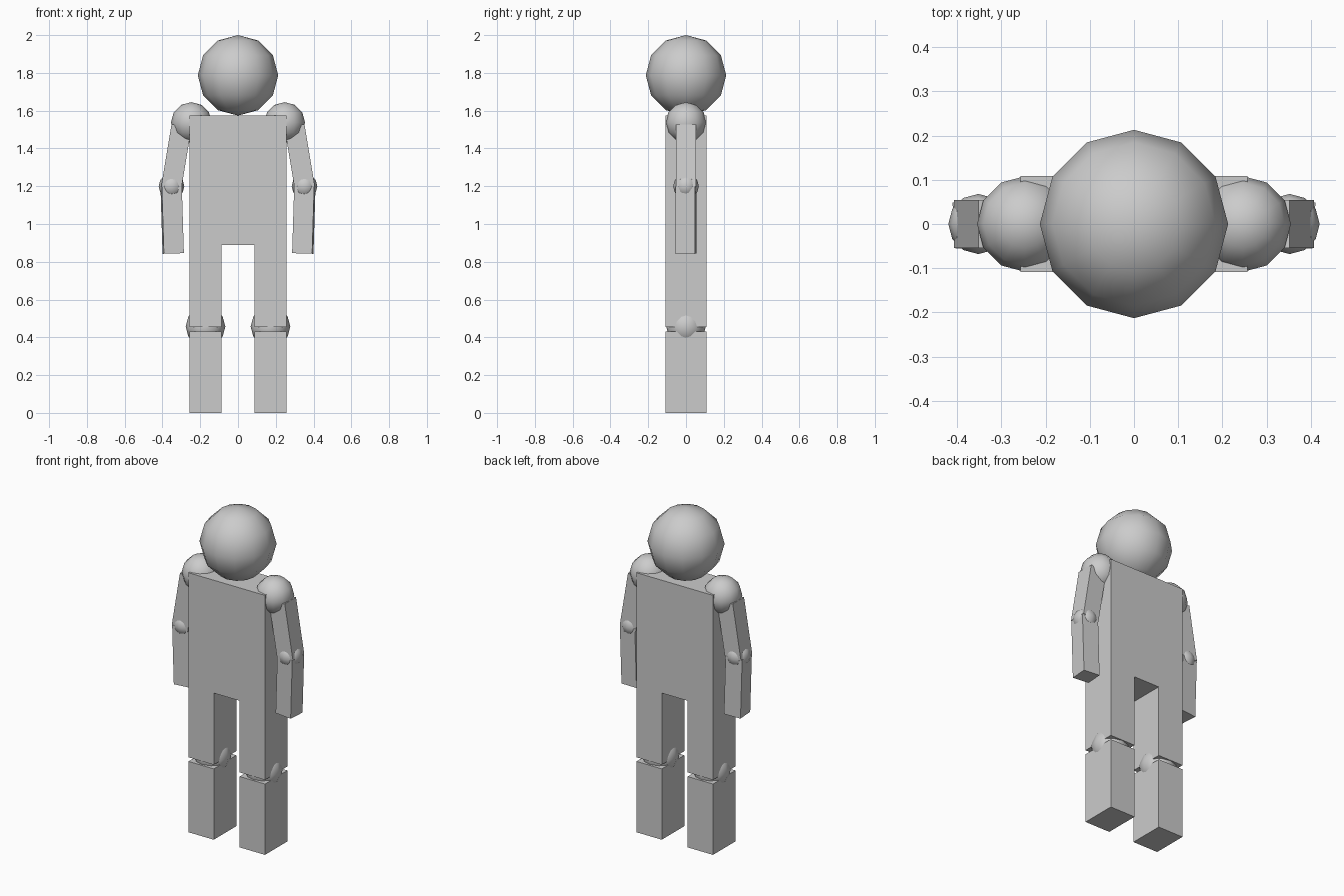
import bpy, bmesh, math
from mathutils import Matrix, Vector

if "Cube" in bpy.data.objects:
    bpy.data.objects.remove(bpy.data.objects["Cube"])


def finish(name, bm):
    bmesh.ops.recalc_face_normals(bm, faces=bm.faces)
    mesh = bpy.data.meshes.new(name)
    bm.to_mesh(mesh)
    bm.free()
    obj = bpy.data.objects.new(name, mesh)
    bpy.context.collection.objects.link(obj)
    return obj


def ball(name, center, radius):
    # low-poly, smooth-shaded joint sphere
    bm = bmesh.new()
    bmesh.ops.create_uvsphere(bm, u_segments=12, v_segments=6, radius=radius,
                              matrix=Matrix.Translation(center))
    for f in bm.faces:
        f.smooth = True
    return finish(name, bm)


def box(name, size, matrix):
    bm = bmesh.new()
    bmesh.ops.create_cube(bm, size=1, matrix=matrix @ Matrix.Diagonal((*size, 1)))
    return finish(name, bm)


def limb(name, top, bottom, width, depth, twist=0):
    # box running between two points in the XZ plane, twisted about its length
    a, b = Vector(top), Vector(bottom)
    d = a - b
    tilt = math.atan2(d.x, d.z)
    m = (Matrix.Translation((a + b) / 2) @ Matrix.Rotation(tilt, 4, 'Y')
         @ Matrix.Rotation(twist, 4, 'Z'))
    return box(name, (width, depth, d.length), m)


# Torso with thighs: inverted-U profile extruded front to back
profile = [(-0.257, 0.455), (-0.087, 0.455), (-0.087, 0.89), (0.087, 0.89),
           (0.087, 0.455), (0.257, 0.455), (0.257, 1.575), (-0.257, 1.575)]
bm = bmesh.new()
face = bm.faces.new([bm.verts.new((x, -0.108, z)) for x, z in profile])
ext = bmesh.ops.extrude_face_region(bm, geom=[face])
bmesh.ops.translate(bm, vec=(0, 0.216, 0),
                    verts=[v for v in ext["geom"] if isinstance(v, bmesh.types.BMVert)])
finish("torso_and_thighs", bm)

# Head
ball("head", (0, 0, 1.787), 0.213)

# Limbs on both sides
for s, side in ((1, "right"), (-1, "left")):
    ball(f"shoulder_{side}", (s * 0.247, 0, 1.537), 0.108)
    limb(f"upper_arm_{side}", (s * 0.299, 0, 1.519), (s * 0.354, 0, 1.19), 0.107, 0.108)
    ball(f"elbow_{side}", (s * 0.352, 0, 1.2), 0.068)
    limb(f"forearm_{side}", (s * 0.354, 0, 1.2), (s * 0.343, 0, 0.844),
         0.106, 0.104, twist=-s * math.radians(4))
    ball(f"knee_{side}", (s * 0.172, 0, 0.457), 0.105)
    box(f"shin_{side}", (0.17, 0.216, 0.43), Matrix.Translation((s * 0.172, 0, 0.215)))
